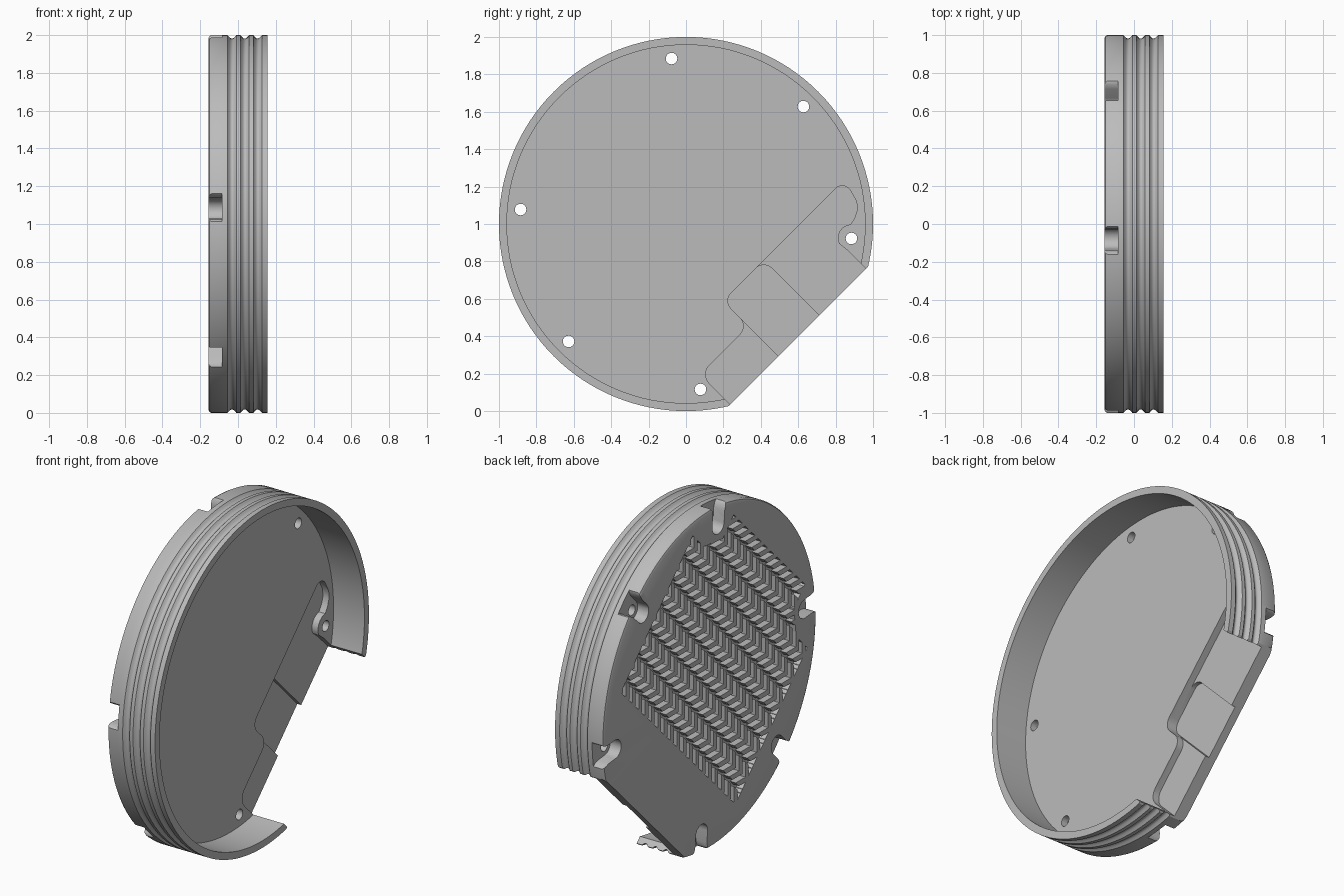
import bpy, bmesh, math
from mathutils import Vector

if "Cube" in bpy.data.objects:
    bpy.data.objects.remove(bpy.data.objects["Cube"], do_unlink=True)

BACK, FRONT = -0.157, 0.157      # extent along the axis
FLOOR, POCKET, DEEP = -0.045, -0.085, -0.11
GRIP = -0.117                    # bottom of the tread recess
CHORD = 0.85                     # distance of the flat from the axis
S = math.sqrt(0.5)

grey = bpy.data.materials.new("plain_grey")
grey.use_nodes = True
colour = (0.5, 0.5, 0.5, 1)
grey.diffuse_color = colour
grey.node_tree.nodes["Principled BSDF"].inputs["Base Color"].default_value = colour


def place(x, u, n):
    """u runs along the flat, n points out through it."""
    return Vector((x, (u + n) * S, (u - n) * S + 1))


def finish(name, bm):
    bmesh.ops.recalc_face_normals(bm, faces=bm.faces)
    mesh = bpy.data.meshes.new(name)
    bm.to_mesh(mesh)
    bm.free()
    mesh.materials.append(grey)
    ob = bpy.data.objects.new(name, mesh)
    bpy.context.collection.objects.link(ob)
    return ob


def prisms(name, outlines, x0, x1):
    bm = bmesh.new()
    for outline in outlines:
        face = bm.faces.new([bm.verts.new(place(x0, u, n)) for u, n in outline])
        new = bmesh.ops.extrude_face_region(bm, geom=[face])["geom"]
        verts = [g for g in new if isinstance(g, bmesh.types.BMVert)]
        bmesh.ops.translate(bm, verts=verts, vec=(x1 - x0, 0, 0))
    return finish(name, bm)


def boolean(ob, cutter, operation="DIFFERENCE"):
    cutter.hide_render = True
    mod = ob.modifiers.new("cut", "BOOLEAN")
    mod.operation, mod.solver, mod.object = operation, "EXACT", cutter
    bpy.context.view_layer.objects.active = ob
    bpy.ops.object.modifier_apply(modifier=mod.name)


def drop(ob):
    bpy.data.objects.remove(ob, do_unlink=True)


def arc(cu, cn, r, a0, a1, steps=8):
    angles = [math.radians(a0 + (a1 - a0) * i / steps) for i in range(steps + 1)]
    return [(cu + r * math.cos(a), cn + r * math.sin(a)) for a in angles]


# Cup: turned profile with three rounded grooves in the wall
profile = [(BACK, 0), (BACK, 0.982), (BACK + 0.005, 0.994), (BACK + 0.016, 1)]
for centre in (-0.032, 0.036, 0.104):
    for i in range(9):
        t = -1 + i / 4
        profile.append((centre + 0.023 * t, 1 - 0.018 * math.cos(t * math.pi / 2)))
profile += [(FRONT, 1), (FRONT, 0.958), (FLOOR, 0.958), (FLOOR, 0)]
bm = bmesh.new()
verts = [bm.verts.new((x, 0, 1 + r)) for x, r in profile]
edges = [bm.edges.new(pair) for pair in zip(verts, verts[1:])]
bmesh.ops.spin(bm, geom=verts + edges, cent=(0, 0, 1), axis=(1, 0, 0),
               angle=math.tau, steps=128)
bmesh.ops.remove_doubles(bm, verts=bm.verts, dist=0.0001)
cup = finish("cup_body", bm)

cutters = []

# Flat side
cutters.append(prisms("flat_cutter", [[(-1.2, CHORD), (1.2, CHORD), (1.2, 1.3), (-1.2, 1.3)]],
                      -0.3, 0.3))

# Shallow pocket, skirting the screw boss
shallow = [(0.512, 0.95), (0.512, 0.72)]
shallow += arc(0.573, 0.679, 0.073, 200, 310)
shallow += [(0.66, 0.615), (0.70, 0.595), (0.73, 0.56), (0.75, 0.49)]
shallow += arc(0.70, 0.481, 0.05, 0, -90, 5)
shallow += arc(-0.09, 0.491, 0.06, 270, 180, 5)
shallow += arc(-0.21, 0.562, 0.06, 0, 90, 5)
shallow += arc(-0.445, 0.692, 0.07, 270, 180, 5)
shallow += [(-0.515, 0.95)]
cutters.append(prisms("shallow_pocket_cutter", [shallow], POCKET, 0.3))

# Deeper middle pocket
deep = [(0.157, 0.95)] + arc(0.097, 0.491, 0.06, 0, -90, 5)
deep += arc(-0.09, 0.491, 0.06, 270, 180, 5) + [(-0.15, 0.95)]
cutters.append(prisms("deep_pocket_cutter", [deep], DEEP, 0.3))

# Screw holes and open-ended screw slots
slots, holes = [], []
for angle in (0, 50, 130, 180, 230, 310):
    a = math.radians(angle)
    local = arc(0.888, 0, 0.055, 90, 270, 10)
    local += [(0.955, -0.055), (0.985, -0.063), (1.01, -0.085), (1.05, -0.12)]
    local += [(1.05, 0.12), (1.01, 0.085), (0.985, 0.063), (0.955, 0.055)]
    slots.append([(p * math.cos(a) - q * math.sin(a), p * math.sin(a) + q * math.cos(a))
                  for p, q in local])
    holes.append(arc(0.888 * math.cos(a), 0.888 * math.sin(a), 0.031, 0, 345, 23))
cutters.append(prisms("slot_cutter", slots, -0.3, POCKET))
cutters.append(prisms("hole_cutter", holes, -0.25, 0.0))

# Recess for the tread, stepped around two of the slots
half = [(0.757, 0.42), (0.757, -0.53), (0.61, -0.53), (0.47, -0.64), (0.47, -0.785)]
recess = half + [(-u, n) for u, n in reversed(half)]
recess_cutter = prisms("recess_cutter", [recess], -0.3, GRIP)
cutters.append(recess_cutter)

for cutter in cutters:
    boolean(cup, cutter)

# Chevron tread standing in the recess
W, T = 0.064, 0.042
chevrons = []
for row in range(9):
    n = -0.785 + row * 0.15
    for col in range(21):
        u = -0.86 + col * 0.084
        chevrons.append([(u + W, n - W), (u, n), (u + W, n + W),
                         (u + W + T, n + W), (u + T, n), (u + W + T, n - W)])
tread = prisms("chevron_tread", chevrons, BACK, -0.1)
boolean(tread, recess_cutter, "INTERSECT")

for cutter in cutters:
    drop(cutter)

# Smooth the round walls, keep edges crisp
for ob in (cup, tread):
    bpy.ops.object.select_all(action="DESELECT")
    ob.select_set(True)
    bpy.context.view_layer.objects.active = ob
    bpy.ops.object.shade_smooth_by_angle(angle=math.radians(30))
